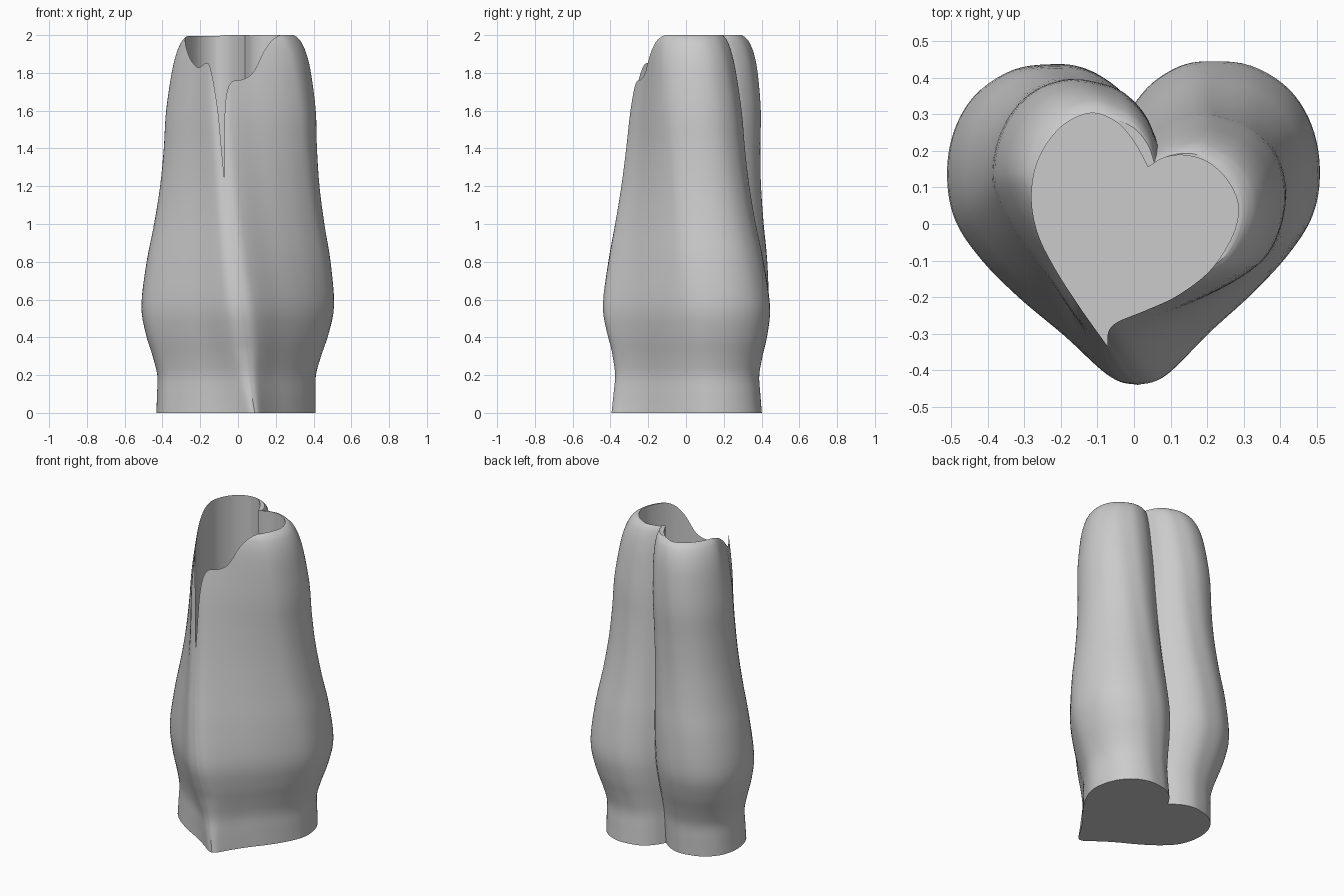
import bpy
import bmesh
from math import sin, cos, radians
from mathutils import Vector

default_cube = bpy.data.objects.get("Cube")
if default_cube:
    bpy.data.objects.remove(default_cube, do_unlink=True)


def spline(points, steps):
    """Smooth curve through the given points."""
    pts = [Vector(p) for p in points]
    pts = [pts[0] * 2 - pts[1]] + pts + [pts[-1] * 2 - pts[-2]]
    curve = []
    for a, b, c, d in zip(pts, pts[1:], pts[2:], pts[3:]):
        for i in range(steps):
            t = i / steps
            curve.append(0.5 * (2 * b + (c - a) * t
                                + (2 * a - 5 * b + 4 * c - d) * t ** 2
                                + (3 * b - a - 3 * c + d) * t ** 3))
    curve.append(pts[-2])
    return curve


def loft(name, rings):
    """Closed solid skinned over rings of equal point count."""
    bm = bmesh.new()
    rows = [[bm.verts.new(p) for p in ring] for ring in rings]
    for low, high in zip(rows, rows[1:]):
        for i in range(len(low)):
            bm.faces.new((low[i - 1], low[i], high[i], high[i - 1]))
    bm.faces.new(rows[0])
    bm.faces.new(rows[-1])
    bmesh.ops.recalc_face_normals(bm, faces=bm.faces)
    mesh = bpy.data.meshes.new(name)
    bm.to_mesh(mesh)
    bm.free()
    obj = bpy.data.objects.new(name, mesh)
    bpy.context.collection.objects.link(obj)
    return obj


# Heart cross-section: one half from notch to tip, then mirrored
half = spline([(0, .32), (.06, .385), (.14, .43), (.22, .44), (.33, .425),
               (.43, .36), (.49, .26), (.51, .14), (.49, .02), (.42, -.09),
               (.32, -.195), (.2, -.3), (.1, -.395), (.05, -.43), (0, -.44)], 5)
heart = half + [Vector((-p.x, p.y)) for p in reversed(half[1:-1])]

# Body silhouette: height, heart size, front tip length
stations = spline([(0, .83, 1), (.1, .825, 1), (.2, .825, 1), (.3, .875, 1),
                   (.42, .95, 1), (.57, 1, 1), (.8, .955, .98), (1, .885, .97),
                   (1.2, .83, .95), (1.4, .8, .92), (1.6, .785, .88),
                   (1.8, .735, .85), (1.9, .69, .85), (1.96, .64, .85),
                   (1.988, .595, .85), (2, .56, .85)], 4)
PIVOT = .07


def body_ring(station):
    z, size, tip = station
    turn = radians(11 - 17.2 * z)
    sharp = max(0, 1 - z / .35)
    ring = []
    for p in heart:
        x, y = p
        if y < 0:
            near_tip = (-y / .44) ** 6
            x *= 1 - .4 * sharp * near_tip
            y = y * tip - .045 * sharp * near_tip
        y -= PIVOT
        ring.append((size * (x * cos(turn) - y * sin(turn)),
                     size * (PIVOT + x * sin(turn) + y * cos(turn)), z))
    return ring


vase = loft("twisted_heart_vase", [body_ring(s) for s in stations])

# Heart-shaped cavity that also opens the slit at the front
NOTCH, TIP = (.038, .155), (-.072, -.335)
left_side = spline([NOTCH, (0, .225), (-.05, .28), (-.12, .303), (-.2, .265),
                    (-.26, .18), (-.28, .08), (-.265, -.02), (-.22, -.115),
                    (-.15, -.225), TIP], 6)
right_side = spline([TIP, (-.07, -.295), (-.045, -.268), (.03, -.237),
                     (.12, -.195), (.21, -.125), (.27, -.03), (.285, .05),
                     (.255, .12), (.2, .17), (.135, .188), (.08, .18), NOTCH], 6)
outline = left_side[:-1] + right_side[:-1]
cutter = loft("cavity_cutter", [[(p.x, p.y, z) for p in outline] for z in (1.2, 2.2)])
cutter.hide_render = True

cut = vase.modifiers.new("cavity", 'BOOLEAN')
cut.operation = 'DIFFERENCE'
cut.solver = 'EXACT'
cut.object = cutter
for obj in bpy.context.selected_objects:
    obj.select_set(False)
bpy.context.view_layer.objects.active = vase
vase.select_set(True)
bpy.ops.object.modifier_apply(modifier=cut.name)
bpy.data.objects.remove(cutter, do_unlink=True)

# Plain grey finish, smooth with crisp rim and creases
grey = bpy.data.materials.new("plain_grey")
grey.use_nodes = True
grey.diffuse_color = (.6, .6, .6, 1)
grey.node_tree.nodes["Principled BSDF"].inputs["Base Color"].default_value = (.6, .6, .6, 1)
vase.data.materials.clear()
vase.data.materials.append(grey)
for face in vase.data.polygons:
    face.material_index = 0
bpy.ops.object.shade_smooth_by_angle(angle=radians(35))
